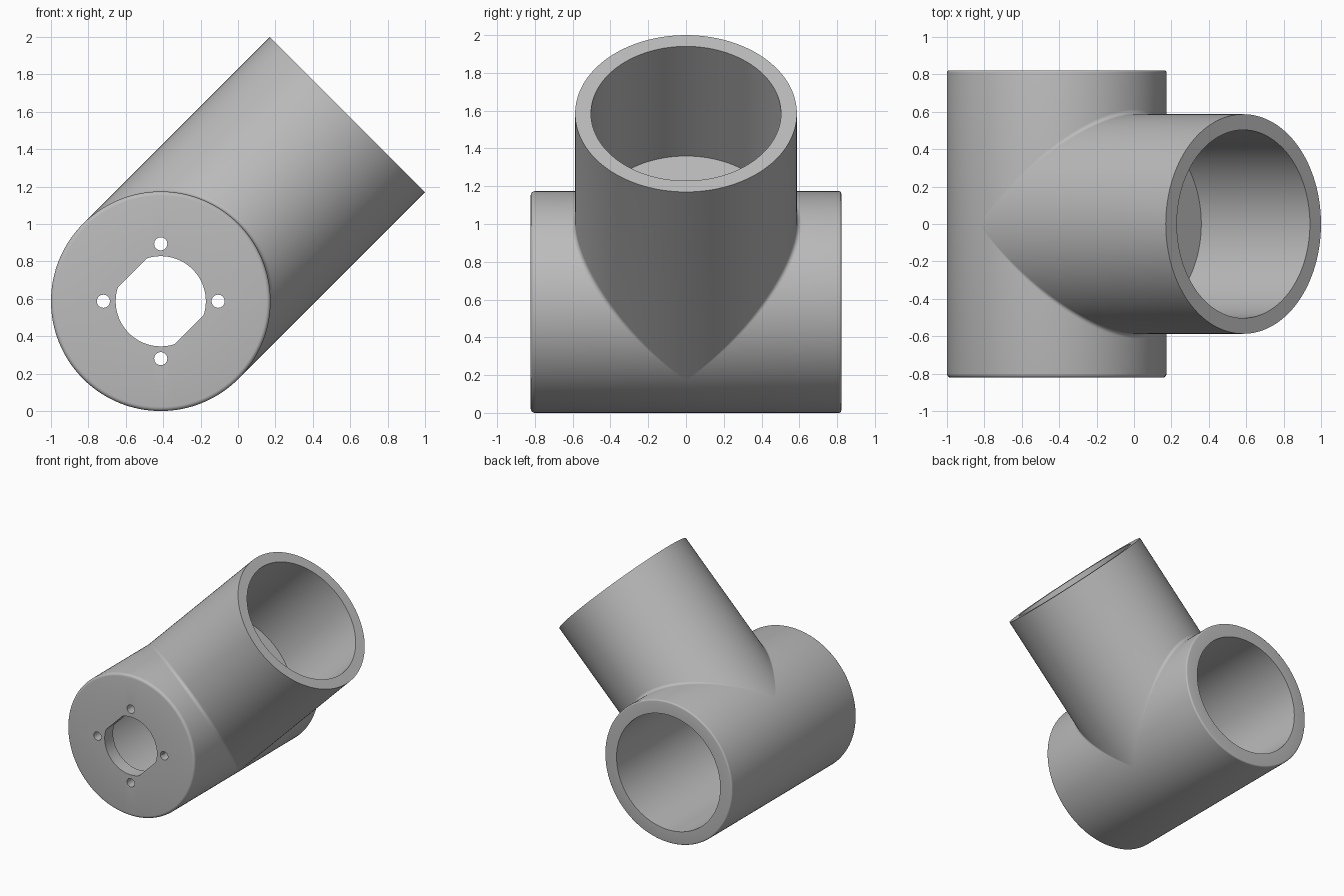
import bpy, bmesh, math
from mathutils import Vector

if "Cube" in bpy.data.objects:
    bpy.data.objects.remove(bpy.data.objects["Cube"])

R = 0.587            # outer radius of both tubes
BORE = 0.478         # barrel bore radius
SOCKET = 0.503       # branch bore radius
HALF = 0.822         # half barrel length
WALL = 0.11          # front plate thickness
REACH = 1.411        # branch length from the barrel axis
FILLET = 0.025
SEG = 128
CENTRE = Vector((R - 1, 0, R))

grey = bpy.data.materials.new("plain_grey")
grey.use_nodes = True
colour = (0.5, 0.5, 0.5, 1)
grey.diffuse_color = colour
grey.node_tree.nodes["Principled BSDF"].inputs["Base Color"].default_value = colour


def finish(bm, name):
    """Turn a bmesh into an object placed at the tube crossing."""
    bmesh.ops.remove_doubles(bm, verts=bm.verts, dist=1e-5)
    bmesh.ops.recalc_face_normals(bm, faces=bm.faces)
    mesh = bpy.data.meshes.new(name)
    bm.to_mesh(mesh)
    bm.free()
    mesh.materials.append(grey)
    obj = bpy.data.objects.new(name, mesh)
    obj.location = CENTRE
    bpy.context.collection.objects.link(obj)
    return obj


def skin(name, rings):
    """Bridge a list of closed rings with quads."""
    bm = bmesh.new()
    loops = [[bm.verts.new(p) for p in ring] for ring in rings]
    for a, b in zip(loops, loops[1:]):
        for i in range(len(a)):
            j = (i + 1) % len(a)
            bm.faces.new((a[i], a[j], b[j], b[i]))
    return finish(bm, name)


def prism(name, outline, y0, y1):
    """Extrude an x-z outline along y."""
    bm = bmesh.new()
    face = bm.faces.new([bm.verts.new((x, y0, z)) for x, z in outline])
    ext = bmesh.ops.extrude_face_region(bm, geom=[face])
    moved = [v for v in ext["geom"] if isinstance(v, bmesh.types.BMVert)]
    bmesh.ops.translate(bm, verts=moved, vec=(0, y1 - y0, 0))
    return finish(bm, name)


def circle(radius, count, x=0.0, z=0.0):
    angles = [math.tau * i / count for i in range(count)]
    return [(x + radius * math.cos(a), z + radius * math.sin(a)) for a in angles]


def activate(obj):
    bpy.ops.object.select_all(action="DESELECT")
    obj.select_set(True)
    bpy.context.view_layer.objects.active = obj


def smooth(obj):
    activate(obj)
    bpy.ops.object.shade_smooth_by_angle(angle=math.radians(30))


def rounded(y, size, side, steps=4):
    """Quarter-round rim profile, from the end face to the side wall."""
    arc = [math.pi / 2 * k / steps for k in range(steps + 1)]
    return [(R - size + size * math.sin(a), y - side * size * (1 - math.cos(a)))
            for a in arc]


# Barrel: cup turned around y, closed by the front plate
profile = [(0, HALF * -1)] + rounded(-HALF, 0.022, -1)
profile += rounded(HALF, 0.012, 1)[::-1]
profile += [(BORE, HALF), (BORE, WALL - HALF), (0, WALL - HALF)]
barrel = skin("barrel", [[(x, y, z) for x, z in circle(r, SEG)] for r, y in profile])

# Front plate openings: round hole with two diagonal flats, four screw holes
normal = Vector((-1, 1)).normalized()
flat = 0.215
keyed = []
for p in circle(0.241, 96):
    d = normal.dot(Vector(p))
    keyed.append(Vector(p) - normal * (d - max(-flat, min(flat, d))))
outlines = [keyed]
outlines += [circle(0.035, 32, x, z) for x, z in circle(0.307, 4)]
for outline in outlines:
    cutter = prism("hole_cutter", outline, -HALF - 0.1, WALL - HALF + 0.1)
    cutter.hide_render = True
    cut = barrel.modifiers.new("hole", "BOOLEAN")
    cut.operation = "DIFFERENCE"
    cut.solver = "EXACT"
    cut.object = cutter
    activate(barrel)
    bpy.ops.object.modifier_apply(modifier=cut.name)
    bpy.data.objects.remove(cutter)
smooth(barrel)

# Branch: blended foot on the barrel, outer wall, rim, blind socket
turns = [math.tau * i / SEG for i in range(SEG)]


def foot(k):
    """One ring of the rolling-ball blend; k runs from barrel to branch."""
    ring = []
    for t in turns:
        c, s = math.cos(t), math.sin(t)
        middle = Vector((c, s, abs(s))) * (R + FILLET)
        to_barrel, to_branch = Vector((-c, 0, -abs(s))), Vector((-c, -s, 0))
        ring.append(middle + to_barrel.lerp(to_branch, k).normalized() * FILLET)
    return ring


def level(radius, height):
    return [(x, y, height) for x, y in circle(radius, SEG)]


floor = R + 0.003
rings = [foot(k / 6) for k in range(7)]
rings += [level(R, REACH), level(SOCKET, REACH), level(SOCKET, floor), level(0, floor)]
branch = skin("branch_socket", rings)
branch.rotation_euler = (0, math.pi / 4, 0)
smooth(branch)
